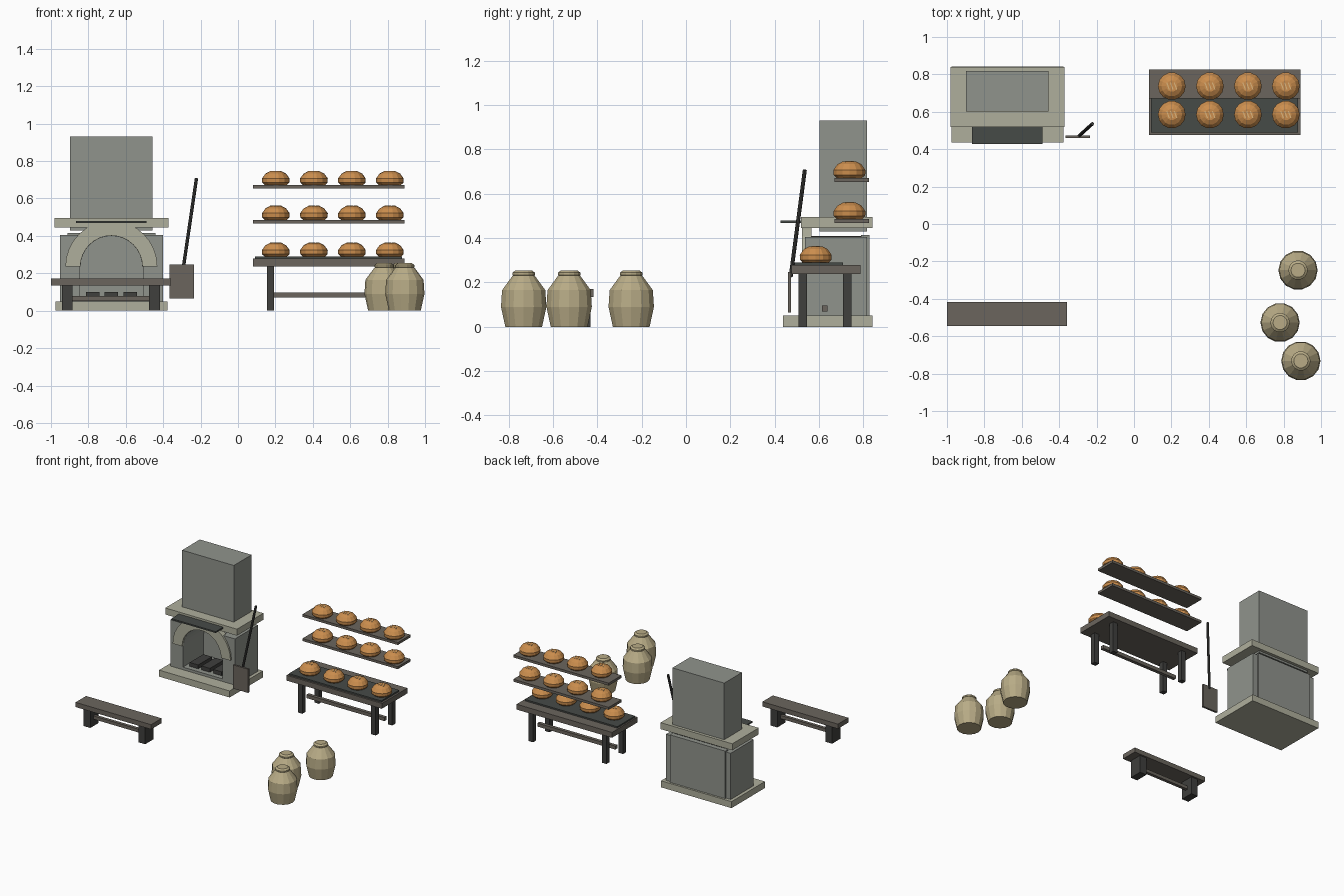
import bpy, math
from mathutils import Vector

if "Cube" in bpy.data.objects:
    bpy.data.objects.remove(bpy.data.objects["Cube"])


def mat(name, r, g, b):
    m = bpy.data.materials.new(name)
    m.diffuse_color = (r, g, b, 1)
    m.use_nodes = True
    m.node_tree.nodes["Principled BSDF"].inputs["Base Color"].default_value = m.diffuse_color
    return m


STONE = mat("pale_stone", .43, .43, .335)
WALL = mat("grey_stone", .28, .295, .265)
WOOD = mat("wood", .145, .13, .11)
DARK = mat("dark_wood", .05, .05, .047)
IRON = mat("iron", .062, .07, .064)
CRUST = mat("crust", .60, .27, .075)
SCORE = mat("score", .72, .46, .2)
CLAY = mat("clay", .48, .41, .24)


def mesh(name, verts, faces, m):
    me = bpy.data.meshes.new(name)
    me.from_pydata(verts, [], faces)
    me.materials.append(m)
    ob = bpy.data.objects.new(name, me)
    bpy.context.collection.objects.link(ob)
    return ob


def box(name, x, y, z, m):
    """Box from three (min, max) ranges."""
    bpy.ops.mesh.primitive_cube_add(size=1, location=[sum(r) / 2 for r in (x, y, z)])
    ob = bpy.context.object
    ob.name = name
    ob.scale = [r[1] - r[0] for r in (x, y, z)]
    ob.data.materials.append(m)
    return ob


def lathe(name, profile, n, loc, m):
    """Closed solid turned from (radius, height) points, bottom to top."""
    verts = [(r * math.cos(2 * math.pi * i / n), r * math.sin(2 * math.pi * i / n), z)
             for r, z in profile for i in range(n)]
    faces = [(k * n + i, k * n + (i + 1) % n, (k + 1) * n + (i + 1) % n, (k + 1) * n + i)
             for k in range(len(profile) - 1) for i in range(n)]
    top = (len(profile) - 1) * n
    faces += [tuple(range(n - 1, -1, -1)), tuple(range(top, top + n))]
    ob = mesh(name, verts, faces, m)
    ob.location = loc
    return ob


def half_ring(name, cx, cz, r0, r1, y, n, m):
    """Half-round arch band, extruded along y."""
    verts = []
    for i in range(n + 1):
        c, s = math.cos(math.pi * i / n), math.sin(math.pi * i / n)
        verts += [(cx + r * c, yy, cz + r * s) for r, yy in
                  ((r0, y[0]), (r1, y[0]), (r1, y[1]), (r0, y[1]))]
    faces = [(4 * i + k, 4 * i + 4 + k, 4 * i + 4 + (k + 1) % 4, 4 * i + (k + 1) % 4)
             for i in range(n) for k in range(4)]
    faces += [(0, 1, 2, 3), (4 * n + 3, 4 * n + 2, 4 * n + 1, 4 * n)]
    return mesh(name, verts, faces, m)


# Oven
OX = -.677
def centred(w):
    return (OX - w, OX + w)

box("oven_base", centred(.3), (.437, .842), (0, .05), STONE)
for name, s in (("left", -1), ("right", 1)):
    box(f"oven_{name}_wall", sorted((OX + s * .275, OX + s * .168)), (.537, .817), (.05, .405), WALL)
box("oven_back_wall", centred(.235), (.79, .827), (.05, .415), WALL)
box("oven_hearth", centred(.168), (.537, .79), (.045, .07), WALL)
half_ring("oven_vault", OX, .235, .165, .175, (.54, .79), 16, WALL)
half_ring("oven_arch", OX, .235, .166, .246, (.524, .567), 16, STONE)
box("oven_cornice", centred(.305), (.519, .84), (.445, .495), STONE)
box("chimney", centred(.22), (.602, .817), (.43, .93), WALL)
box("oven_hood", centred(.188), (.427, .53), (.469, .48), IRON)
for i in range(3):
    x = OX - .1 + .1 * i
    box(f"log_{i}", (x - .036, x + .036), (.575, .74), (.065, .1), DARK)

# Bread peel leaning on the oven
box("peel_blade", (-.365, -.236), (.459, .474), (.064, .246), WOOD)
a, b = Vector((-.293, .472, .225)), Vector((-.222, .536, .708))
bpy.ops.mesh.primitive_cylinder_add(vertices=8, radius=.009, depth=(b - a).length, location=(a + b) / 2)
peel = bpy.context.object
peel.name = "peel_handle"
peel.rotation_euler = (b - a).to_track_quat('Z', 'Y').to_euler()
peel.data.materials.append(DARK)

# Table with tray and two shelves
box("table_top", (.079, .89), (.476, .786), (.237, .278), WOOD)
box("tray", (.09, .876), (.489, .707), (.278, .289), IRON)
for x in (.173, .797):
    for y in (.526, .727):
        box("table_leg", (x - .019, x + .019), (y - .019, y + .019), (0, .237), DARK)
box("table_stretcher", (.154, .816), (.613, .639), (.07, .097), WOOD)
for z in (.467, .653):
    box("shelf", (.079, .89), (.67, .826), (z, z + .019), WOOD)

# Loaves with three slashes
LOAF = [(.058, 0), (.073, .014), (.074, .036), (.055, .062), (.03, .075)]
for y, z in ((.585, .288), (.737, .485), (.737, .671)):
    for x in (.202, .406, .609, .812):
        lathe("loaf", LOAF, 14, (x, y, z), CRUST)
        for k in (-1, 0, 1):
            cx = x + k * .02
            s = box("loaf_slash", (cx - .003, cx + .003), (y - .02, y + .02), (z + .069, z + .077), SCORE)
            s.rotation_euler.z = .35

# Bench
box("bench_seat", (-1, -.357), (-.545, -.417), (.135, .171), WOOD)
for x in (-.913, -.446):
    box("bench_leg", (x - .029, x + .029), (-.532, -.43), (0, .135), DARK)
box("bench_stretcher", (-.913, -.446), (-.493, -.469), (.053, .078), WOOD)

# Clay jars with lids
JAR = [(.085, 0), (.105, .09), (.1, .165), (.05, .232)]
LID = [(.044, .228), (.052, .234), (.052, .244), (.038, .254)]
for x, y in ((.877, -.247), (.781, -.527), (.892, -.732)):
    lathe("jar", JAR, 14, (x, y, 0), CLAY)
    lathe("jar_lid", LID, 14, (x, y, 0), CLAY)
